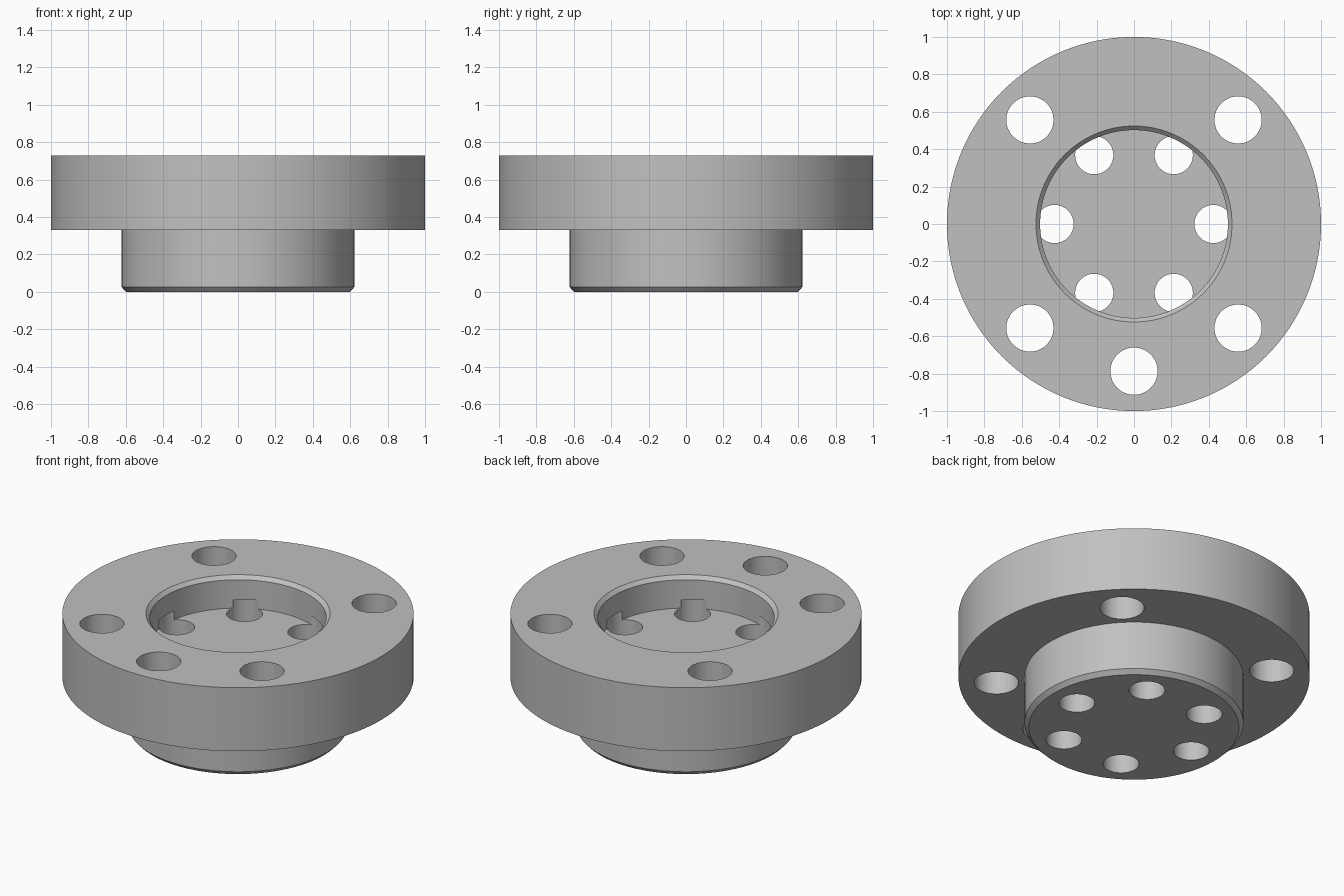
import bpy
import bmesh
import math
from mathutils import Matrix

SEGMENTS = 128

cube = bpy.data.objects.get("Cube")
if cube:
    bpy.data.objects.remove(cube, do_unlink=True)

steel = bpy.data.materials.new("machined grey")
steel.use_nodes = True
grey = (0.53, 0.53, 0.53, 1)
steel.diffuse_color = grey
steel.node_tree.nodes["Principled BSDF"].inputs["Base Color"].default_value = grey


def add_object(name, bm):
    bmesh.ops.recalc_face_normals(bm, faces=bm.faces)
    mesh = bpy.data.meshes.new(name)
    bm.to_mesh(mesh)
    bm.free()
    mesh.materials.append(steel)
    obj = bpy.data.objects.new(name, mesh)
    bpy.context.collection.objects.link(obj)
    return obj


def lathe(name, profile):
    """Revolve a (radius, height) profile around z."""
    bm = bmesh.new()
    verts = [bm.verts.new((r, 0, z)) for r, z in profile]
    edges = [bm.edges.new(pair) for pair in zip(verts, verts[1:])]
    bmesh.ops.spin(bm, geom=verts + edges, cent=(0, 0, 0), axis=(0, 0, 1),
                   angle=math.tau, steps=SEGMENTS)
    bmesh.ops.remove_doubles(bm, verts=bm.verts, dist=0.0001)
    return add_object(name, bm)


def drills(name, angles, circle, radius, low, high):
    """Cylinders on a bolt circle, used as a cutter."""
    bm = bmesh.new()
    for degrees in angles:
        a = math.radians(degrees)
        place = Matrix.Translation((circle * math.cos(a), circle * math.sin(a),
                                    (low + high) / 2))
        bmesh.ops.create_cone(bm, cap_ends=True, segments=64, radius1=radius,
                              radius2=radius, depth=high - low, matrix=place)
    cutter = add_object(name, bm)
    cutter.hide_render = True
    return cutter


# Flange, chamfered hub and chamfered pocket as one turned body
flange = lathe("flanged_hub", [
    (0, 0), (0.598, 0), (0.623, 0.026), (0.623, 0.331), (1, 0.331), (1, 0.73),
    (0.524, 0.73), (0.502, 0.708), (0.502, 0.53), (0, 0.53)])

# Five flange holes, and six hub holes that bite into the pocket wall
cutters = [
    drills("flange_hole_cutter", (45, 135, 225, 270, 315), 0.787, 0.126, 0.2, 0.9),
    drills("hub_hole_cutter", range(0, 360, 60), 0.425, 0.102, -0.1, 0.585)]

bpy.ops.object.select_all(action="DESELECT")
bpy.context.view_layer.objects.active = flange
flange.select_set(True)
for cutter in cutters:
    cut = flange.modifiers.new(cutter.name, "BOOLEAN")
    cut.operation = "DIFFERENCE"
    cut.solver = "EXACT"
    cut.object = cutter
    bpy.ops.object.modifier_apply(modifier=cut.name)
    bpy.data.objects.remove(cutter, do_unlink=True)

bpy.ops.object.shade_smooth_by_angle(angle=math.radians(30))
